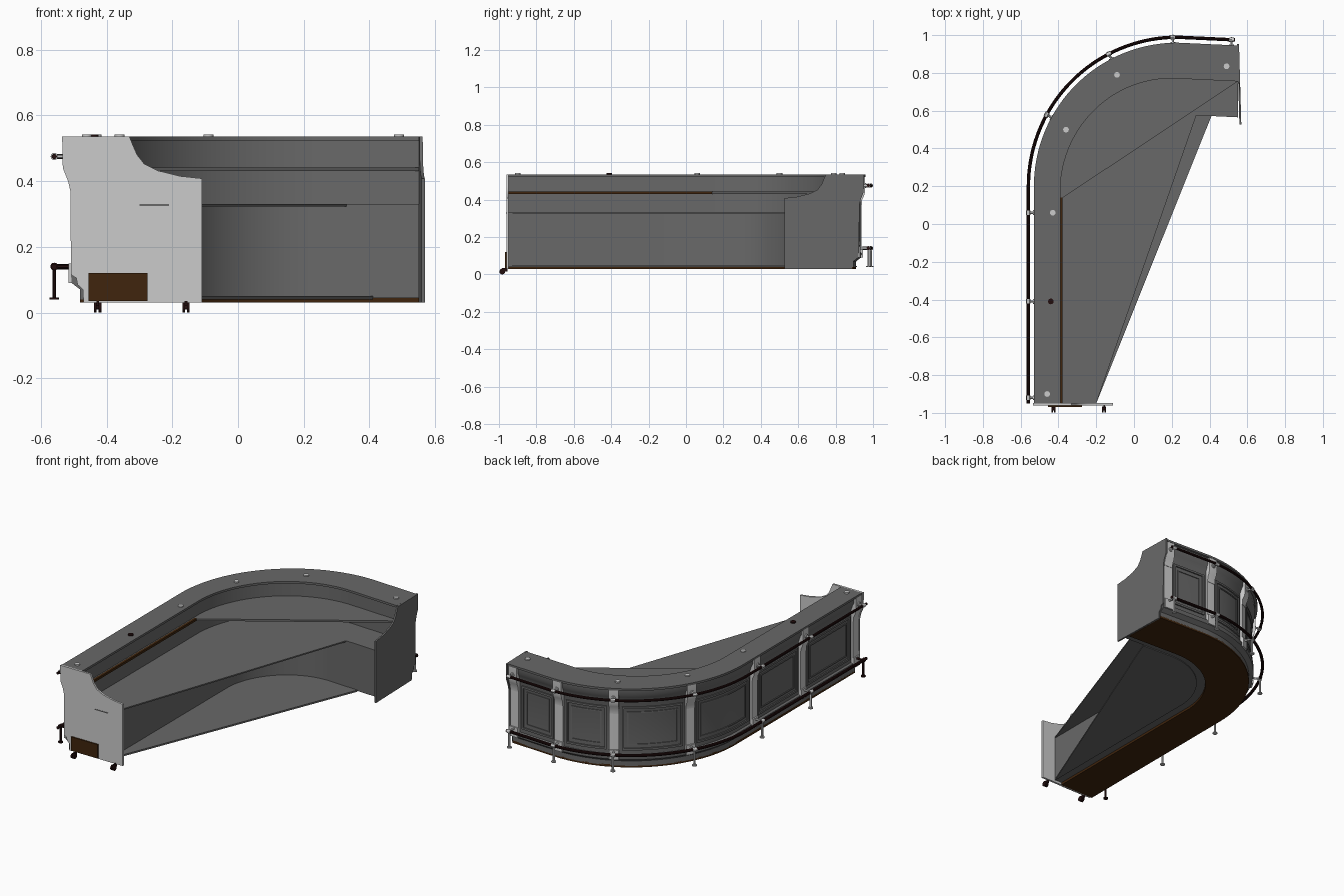
import bpy, bmesh, math
from mathutils import Vector

if "Cube" in bpy.data.objects:
    bpy.data.objects.remove(bpy.data.objects["Cube"])

CX, CY, R = 0.23, 0.20, 0.76
L1, L2, L3 = 1.15, 0.76 * math.pi / 2, 0.32
END = L1 + L2 + L3


def material(name, rgb):
    m = bpy.data.materials.new(name)
    m.diffuse_color = (*rgb, 1)
    m.use_nodes = True
    m.node_tree.nodes["Principled BSDF"].inputs["Base Color"].default_value = m.diffuse_color
    return m


DARK = material("dark_grey", (0.14, 0.14, 0.14))
BROWN = material("brown_wood", (0.05, 0.018, 0.004))
RAIL = material("dark_rail", (0.016, 0.004, 0.004))


def at(s, d, z):
    """Point at length s along the counter's outer edge, d inward, height z."""
    if s <= L1:
        p, n, t = (-0.53, -0.95 + s), (1, 0), 0
    elif s <= L1 + L2:
        a = math.pi - (s - L1) / R
        n = (-math.cos(a), -math.sin(a))
        p, t = (CX - R * n[0], CY - R * n[1]), (s - L1) / L2
    else:
        q = s - L1 - L2
        p, n, t = (CX + q, CY + R - 0.047 * q), (0, -1), 1
    if d > 0.1:
        d += 0.05 * t      # the counter widens round the bend
    return Vector((p[0] + n[0] * d, p[1] + n[1] * d, z))


def stations(s0, s1):
    arc = [L1 + L2 * i / 36 for i in range(37)]
    return [s0] + [s for s in arc if s0 + 1e-4 < s < s1 - 1e-4] + [s1]


def loft(bm, rings):
    vs = [[bm.verts.new(p) for p in r] for r in rings]
    n = len(vs[0])
    for a, b in zip(vs, vs[1:]):
        for i in range(n):
            bm.faces.new((a[i], a[(i + 1) % n], b[(i + 1) % n], b[i]))
    bm.faces.new(vs[0])
    bm.faces.new(vs[-1][::-1])


def sweep(bm, prof, s0=0, s1=END):
    loft(bm, [[at(s, d, z) for d, z in prof] for s in stations(s0, s1)])


def band(bm, d0, d1, z0, z1, s0=0, s1=END):
    sweep(bm, [(d0, z0), (d1, z0), (d1, z1), (d0, z1)], s0, s1)


def chord_slab(bm, d, z0, z1, s0, s1):
    loft(bm, [[at(s, d, z) for s in stations(s0, s1)] for z in (z0, z1)])


def rod(bm, a, b, r, n=12):
    a, b = Vector(a), Vector(b)
    q = (b - a).to_track_quat('Z', 'Y')
    ring = [q @ Vector((r * math.cos(2 * math.pi * i / n), r * math.sin(2 * math.pi * i / n), 0)) for i in range(n)]
    loft(bm, [[c + v for v in ring] for c in (a, b)])


def box(bm, lo, hi):
    (x0, y0, z0), (x1, y1, z1) = lo, hi
    loft(bm, [[(x0, y0, z), (x1, y0, z), (x1, y1, z), (x0, y1, z)] for z in (z0, z1)])


def part(name, build, mat=None):
    bm = bmesh.new()
    build(bm)
    bmesh.ops.recalc_face_normals(bm, faces=bm.faces)
    me = bpy.data.meshes.new(name)
    bm.to_mesh(me)
    bm.free()
    ob = bpy.data.objects.new(name, me)
    bpy.context.collection.objects.link(ob)
    if mat:
        me.materials.append(mat)
    bpy.ops.object.select_all(action='DESELECT')
    ob.select_set(True)
    bpy.context.view_layer.objects.active = ob
    bpy.ops.object.shade_smooth_by_angle(angle=math.radians(30))


posts = [0.03, 0.54, 1.01, 1.53, 1.98, 2.32, 2.63]

# counter top and the upright behind it
part("counter_top", lambda bm: band(bm, 0, 0.14, 0.522, 0.535), DARK)
part("upper_back_wall", lambda bm: band(bm, 0.12, 0.13, 0.33, 0.522), DARK)

# outer face with frieze and stepped skirting
part("outer_facade", lambda bm: sweep(bm, [
    (0.05, 0.04), (0.06, 0.04), (0.06, 0.522), (0.015, 0.522), (0.015, 0.49), (0.025, 0.47),
    (0.035, 0.44), (0.035, 0.12), (0.022, 0.115), (0.024, 0.09), (0.05, 0.07)]), DARK)

# brown base and filled floor
part("base_plinth", lambda bm: band(bm, 0.05, 0.28, 0.03, 0.045), BROWN)


def floor(bm):
    band(bm, 0.05, 0.33, 0.045, 0.05)
    chord_slab(bm, 0.33, 0.04, 0.05, 0, L1 + L2 + 0.18)


part("cabinet_floor", floor, DARK)
part("cabinet_inner_wall", lambda bm: band(bm, 0.32, 0.33, 0.05, 0.325), DARK)


# work shelves with their straight front edges
def lower_shelf(bm):
    band(bm, 0.05, 0.33, 0.322, 0.33)
    chord_slab(bm, 0.33, 0.322, 0.33, 0, L1 + L2 + 0.1)


def upper_shelf(bm):
    band(bm, 0.05, 0.14, 0.43, 0.442)
    chord_slab(bm, 0.14, 0.43, 0.442, 1.08, END)


part("lower_shelf", lower_shelf, DARK)
part("upper_shelf", upper_shelf, DARK)
part("upper_shelf_edging", lambda bm: band(bm, 0.138, 0.152, 0.43, 0.444, 0, 1.09), BROWN)


# shaped end panels, (distance from outer edge, height)
END_PROFILE = [(0, 0.535), (0.205, 0.535), (0.215, 0.51), (0.228, 0.48), (0.25, 0.452), (0.29, 0.432),
               (0.36, 0.415), (0.425, 0.408), (0.425, 0.03), (0.065, 0.03), (0.063, 0.07), (0.047, 0.085),
               (0.043, 0.105), (0.027, 0.115), (0.025, 0.37), (0.018, 0.40), (0.002, 0.44)]
part("front_end_panel", lambda bm: loft(bm, [
    [(-0.535 + u, y, z) for u, z in END_PROFILE] for y in (-0.96, -0.948)]))
part("right_end_panel", lambda bm: loft(bm, [
    [(x + 0.012 * u / 0.42, 0.952 - u, z) for u, z in END_PROFILE] for x in (0.546, 0.556)]), DARK)
part("front_slot_trim", lambda bm: box(bm, (-0.30, -0.962, 0.325), (-0.21, -0.955, 0.33)), DARK)
part("front_kick_plate", lambda bm: box(bm, (-0.455, -0.968, 0.035), (-0.275, -0.958, 0.12)), BROWN)


# pilasters with corbels
def pilasters(bm):
    for s in posts:
        a, b = max(0, s - 0.028), min(END, s + 0.028)
        band(bm, 0.022, 0.04, 0.115, 0.40, a, b)
        band(bm, 0.014, 0.04, 0.09, 0.15, a, b)
        sweep(bm, [(0.04, 0.522), (0.002, 0.522), (0.002, 0.445), (0.008, 0.42),
                   (0.018, 0.40), (0.02, 0.37), (0.04, 0.37)], a, b)


part("pilasters", pilasters)


# double frame moulding in every bay
def panel_frames(bm):
    for a, b in zip(posts, posts[1:]):
        for gap, w, d in ((0.045, 0.012, 0.027), (0.075, 0.007, 0.03)):
            s0, s1, z0, z1 = a + gap, b - gap, 0.10 + gap, 0.455 - gap
            band(bm, d, 0.04, z0, z0 + w, s0, s1)
            band(bm, d, 0.04, z1 - w, z1, s0, s1)
            band(bm, d, 0.04, z0 + w, z1 - w, s0, s0 + w)
            band(bm, d, 0.04, z0 + w, z1 - w, s1 - w, s1)


part("panel_frames", panel_frames, DARK)

# hand rail and foot rail
for name, z, r in (("hand_rail", 0.475, 0.008), ("foot_rail", 0.14, 0.009)):
    ring = [(-0.029 + r * math.cos(i * math.pi / 5), z + r * math.sin(i * math.pi / 5)) for i in range(10)]
    part(name, lambda bm: sweep(bm, ring, 0.0, END - 0.015), RAIL)


# rail brackets and foot posts
def brackets(bm):
    for s in posts:
        rod(bm, at(s, 0.006, 0.475), at(s, -0.03, 0.475), 0.006)
        rod(bm, at(s, 0.004, 0.475), at(s, -0.004, 0.475), 0.013)
        rod(bm, at(s - 0.012, -0.029, 0.475), at(s + 0.012, -0.029, 0.475), 0.011)


def foot_posts(bm, group):
    for s in group:
        rod(bm, at(s, -0.029, 0.045), at(s, -0.029, 0.14), 0.006)
        rod(bm, at(s, -0.029, 0.04), at(s, -0.029, 0.046), 0.014)
        rod(bm, at(s, 0.02, 0.14), at(s, -0.029, 0.14), 0.006)
        rod(bm, at(s - 0.012, -0.029, 0.14), at(s + 0.012, -0.029, 0.14), 0.012)


part("rail_brackets", brackets)
part("foot_rail_posts", lambda bm: foot_posts(bm, posts[1:]))
part("front_foot_rail_post", lambda bm: foot_posts(bm, posts[:1]), RAIL)

# round caps let into the counter top
caps = [(-0.46, -0.90), (-0.43, 0.06), (-0.36, 0.50), (-0.09, 0.79), (0.49, 0.835)]
part("counter_caps", lambda bm: [rod(bm, (x, y, 0.53), (x, y, 0.542), 0.015, 20) for x, y in caps])
part("dark_counter_cap", lambda bm: rod(bm, (-0.44, -0.41, 0.53), (-0.44, -0.41, 0.542), 0.015, 20), RAIL)


# twin-wheel casters under the front end
def casters(bm):
    for x in (-0.427, -0.158):
        for dx in (-0.011, 0.003):
            rod(bm, (x + dx, -0.982, 0.0155), (x + dx + 0.008, -0.982, 0.0155), 0.0155, 16)
        rod(bm, (x - 0.01, -0.982, 0.0155), (x + 0.01, -0.982, 0.0155), 0.006)
        box(bm, (x - 0.004, -0.984, 0.015), (x + 0.004, -0.955, 0.035))


part("casters", casters, RAIL)
